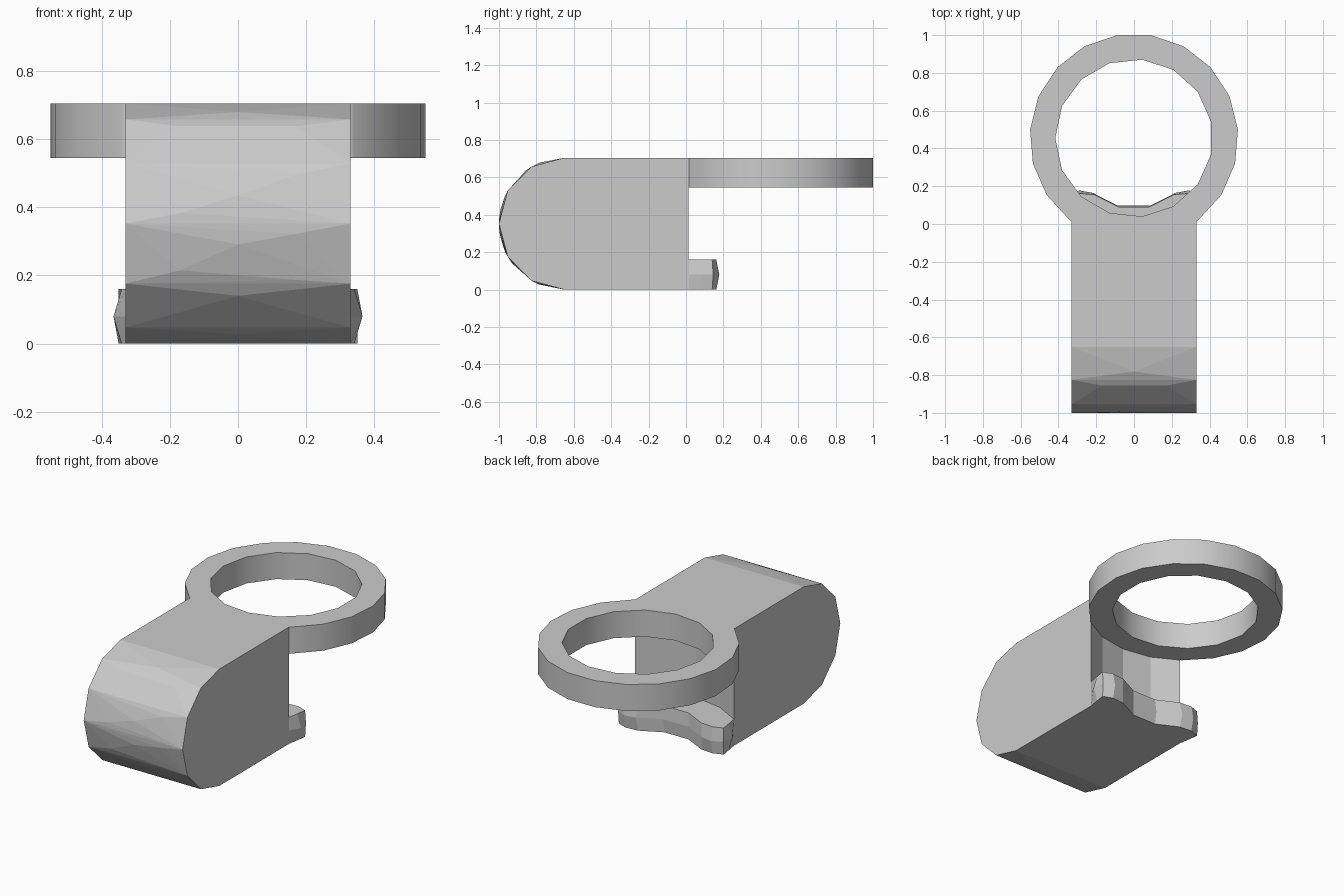
import bpy, bmesh
from math import sin, cos, radians

if "Cube" in bpy.data.objects:
    bpy.data.objects.remove(bpy.data.objects["Cube"])

HALF_W, BACK, TOP = 0.33, 0.015, 0.705
RING_Y, RING_R, HOLE_R = 0.455, 0.552, 0.417


def mesh_object(name, bm):
    bmesh.ops.recalc_face_normals(bm, faces=bm.faces)
    mesh = bpy.data.meshes.new(name)
    bm.to_mesh(mesh)
    bm.free()
    obj = bpy.data.objects.new(name, mesh)
    bpy.context.collection.objects.link(obj)
    return obj


def arc(radius, angles):
    return [(radius * cos(radians(a)), RING_Y + radius * sin(radians(a))) for a in angles]


def loft(name, loops):
    """Closed solid through stacked (points, z) outlines."""
    bm = bmesh.new()
    rows = [[bm.verts.new((x, y, z)) for x, y in pts] for pts, z in loops]
    n = len(rows[0])
    for lo, hi in zip(rows, rows[1:]):
        for i in range(n):
            j = (i + 1) % n
            bm.faces.new((lo[i], lo[j], hi[j], hi[i]))
    bm.faces.new(rows[0][::-1])
    bm.faces.new(rows[-1])
    return mesh_object(name, bm)


# Body: convex block whose round front has staggered facets
columns = {
    -0.33: (90, 60, 30, 0, -30, -60, -90),
    -0.17: (54, 5, -23, -62),
    0.0: (68, 13.5, -10, -37, -67),
    0.17: (54, 24, -5, -28, -62),
    0.33: (90, 60, 30, 0, -30, -60, -90),
}
bm = bmesh.new()
for x, angles in columns.items():
    for a in angles:
        bm.verts.new((x, -0.65 - 0.35 * cos(radians(a)), TOP / 2 * (1 + sin(radians(a)))))
for x in (-HALF_W, HALF_W):
    for z in (0, TOP):
        bm.verts.new((x, BACK, z))
bmesh.ops.convex_hull(bm, input=bm.verts)
body = mesh_object("body", bm)

# Concave back wall between the ring and the lower lip
outer_angles = [90 + (k + 0.5) * 360 / 19 for k in range(19)]
cutter = loft("back_cutter", [(arc(RING_R, outer_angles), 0.16),
                              (arc(RING_R, outer_angles), 0.545)])
cutter.hide_render = True
mod = body.modifiers.new("back_hollow", "BOOLEAN")
mod.operation = "DIFFERENCE"
mod.solver = "EXACT"
mod.object = cutter
bpy.context.view_layer.objects.active = body
bpy.ops.object.modifier_apply(modifier=mod.name)
bpy.data.objects.remove(cutter)

# Ring: flat plate with a 15-sided hole, ending flush on the body
outline = arc(RING_R, [-52.1 + k * 360 / 19 for k in range(16)])
outline = [(HALF_W, BACK)] + outline + [(-HALF_W, BACK)]
hole = arc(HOLE_R, [12 + 24 * k for k in range(15)])
curve = bpy.data.curves.new("ring", "CURVE")
curve.dimensions = "2D"
curve.fill_mode = "BOTH"
curve.extrude = 0.08
for pts in (outline, hole):
    spline = curve.splines.new("POLY")
    spline.points.add(len(pts) - 1)
    for p, (x, y) in zip(spline.points, pts):
        p.co = (x, y, 0, 1)
    spline.use_cyclic_u = True
ring = bpy.data.objects.new("ring", curve)
ring.location.z = TOP - 0.08
bpy.context.collection.objects.link(ring)
bpy.ops.object.select_all(action="DESELECT")
ring.select_set(True)
bpy.context.view_layer.objects.active = ring
bpy.ops.object.convert(target="MESH")


# Lower lip: curved ledge with two pointed horns, bulging at mid height
def both_sides(half):
    return half + [(-x, y) for x, y in reversed(half)]


edge = both_sides([(0.33, BACK), (0.341, 0.08), (0.35, 0.14), (0.29, 0.162),
                   (0.21, 0.155), (0.08, 0.09)])
middle = both_sides([(0.33, BACK), (0.365, 0.08), (0.352, 0.145), (0.29, 0.178),
                     (0.22, 0.165), (0.085, 0.097)])
loft("lower_lip", [(edge, 0), (middle, 0.08), (edge, 0.16)])
